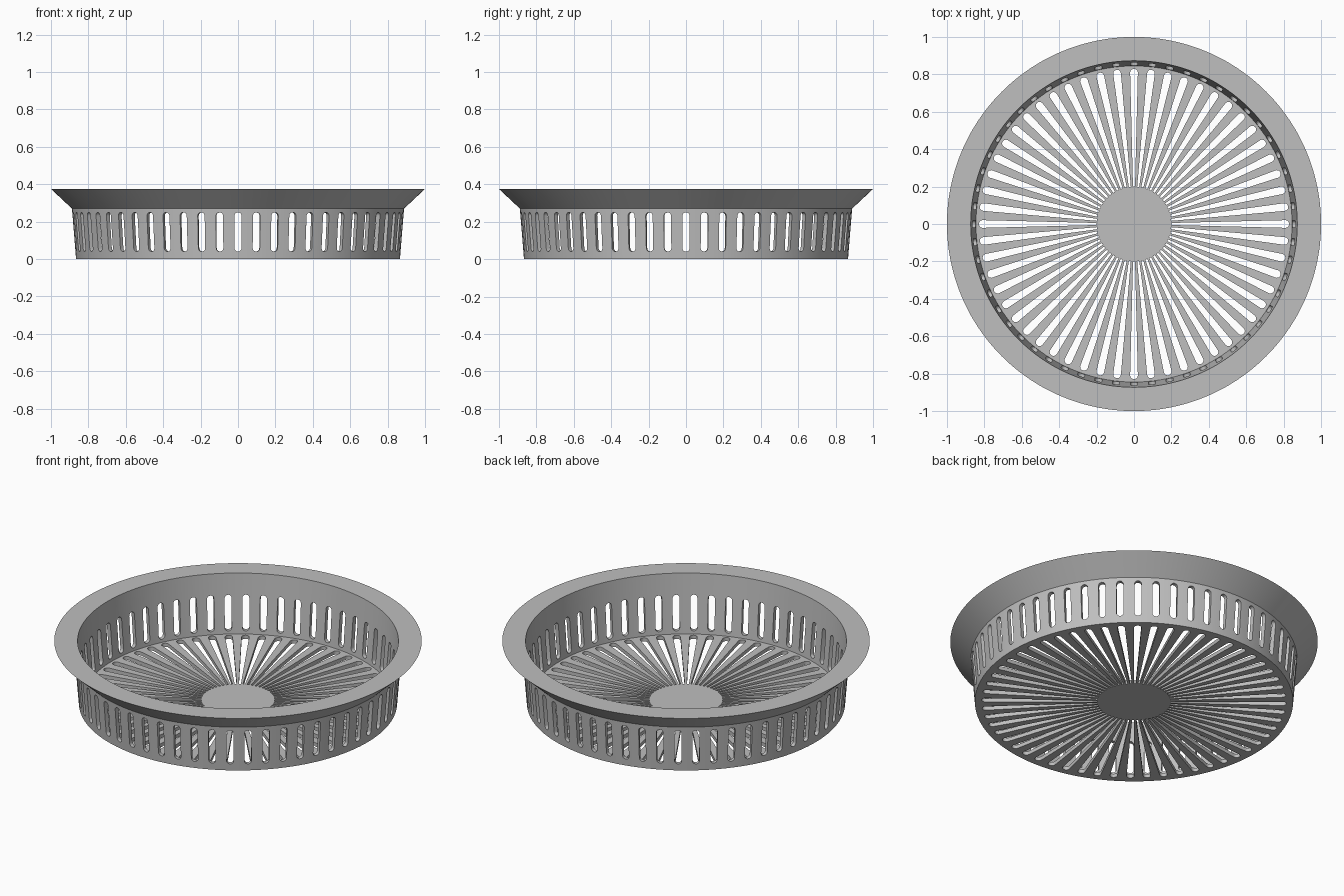
import bpy, bmesh, math
from mathutils import Matrix, Vector

if "Cube" in bpy.data.objects:
    bpy.data.objects.remove(bpy.data.objects["Cube"])

SLOTS = 56
SEGMENTS = 224

grey = bpy.data.materials.new("grey")
grey.diffuse_color = (0.52, 0.52, 0.52, 1)
grey.use_nodes = True
grey.node_tree.nodes["Principled BSDF"].inputs["Base Color"].default_value = grey.diffuse_color


def finish(bm, name):
    bmesh.ops.recalc_face_normals(bm, faces=bm.faces)
    mesh = bpy.data.meshes.new(name)
    bm.to_mesh(mesh)
    bm.free()
    mesh.materials.append(grey)
    obj = bpy.data.objects.new(name, mesh)
    bpy.context.collection.objects.link(obj)
    return obj


def revolve(profile, name):
    bm = bmesh.new()
    verts = [bm.verts.new((r, 0, z)) for r, z in profile]
    edges = [bm.edges.new(pair) for pair in zip(verts, verts[1:])]
    bmesh.ops.spin(bm, geom=verts + edges, cent=(0, 0, 0), axis=(0, 0, 1),
                   angle=math.tau, steps=SEGMENTS, use_merge=True)
    bmesh.ops.remove_doubles(bm, verts=bm.verts, dist=1e-5)
    return finish(bm, name)


def arc(centre, radius, start, steps=10):
    return [(centre + radius * math.cos(start + math.pi * i / steps),
             radius * math.sin(start + math.pi * i / steps)) for i in range(steps + 1)]


def add_prism(bm, bottom, top):
    a = [bm.verts.new(p) for p in bottom]
    b = [bm.verts.new(p) for p in top]
    bm.faces.new(a[::-1])
    bm.faces.new(b)
    for i in range(len(a)):
        j = (i + 1) % len(a)
        bm.faces.new((a[i], a[j], b[j], b[i]))


# Basket: floor, slightly flared wall and wide flat-topped rim
basket = revolve([(0, 0), (0.866, 0), (0.888, 0.27), (1.0, 0.375),
                  (0.873, 0.375), (0.845, 0.022), (0, 0.022)], "basket")

# Slot outlines: tapered floor slot (radius, side) and wall slot (height, side)
floor_slot = [(0.2, 0.0055), (0.2, -0.0055)] + arc(0.809, 0.0205, -math.pi / 2)
wall_slot = arc(0.231, 0.019, -math.pi / 2) + arc(0.059, 0.019, math.pi / 2)

bm = bmesh.new()
for k in range(SLOTS):
    turn = Matrix.Rotation(math.tau * k / SLOTS, 3, 'Z')
    add_prism(bm, [turn @ Vector((r, s, -0.03)) for r, s in floor_slot],
              [turn @ Vector((r, s, 0.035)) for r, s in floor_slot])
    add_prism(bm, [turn @ Vector((0.835, s, z)) for z, s in wall_slot],
              [turn @ Vector((0.93, s, z)) for z, s in wall_slot])
cutter = finish(bm, "slot_cutter")
cutter.hide_render = True
cutter.hide_viewport = True

# Cut the slots
cut = basket.modifiers.new("slots", 'BOOLEAN')
cut.operation = 'DIFFERENCE'
cut.solver = 'EXACT'
cut.object = cutter
bpy.context.view_layer.objects.active = basket
basket.select_set(True)
bpy.ops.object.modifier_apply(modifier="slots")
bpy.data.objects.remove(cutter)
bpy.ops.object.shade_smooth_by_angle(angle=math.radians(25))
